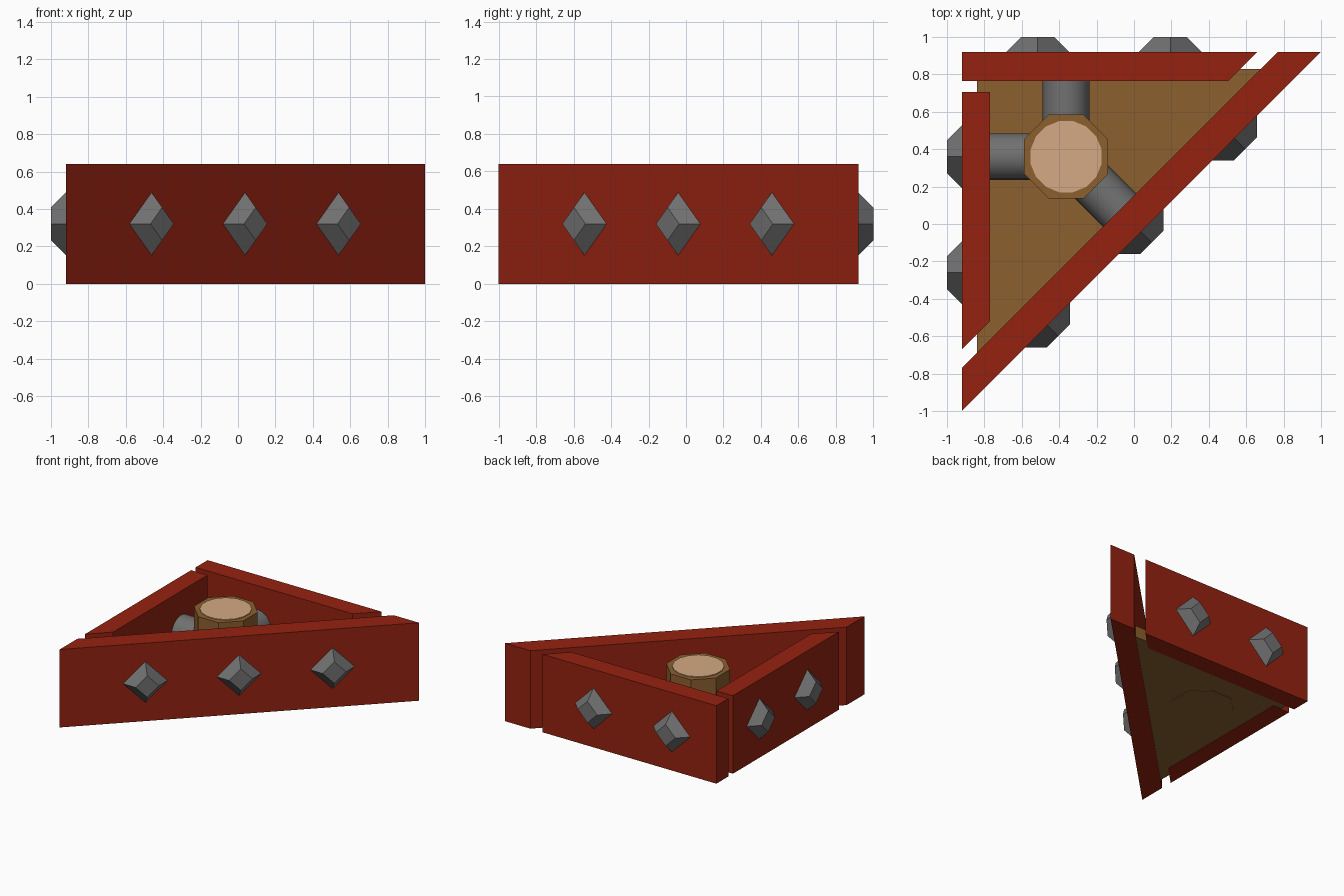
import bpy, bmesh, math
from mathutils import Vector, Matrix

if "Cube" in bpy.data.objects:
    bpy.data.objects.remove(bpy.data.objects["Cube"])


def material(name, rgb):
    m = bpy.data.materials.new(name)
    m.diffuse_color = (*rgb, 1)
    m.use_nodes = True
    m.node_tree.nodes["Principled BSDF"].inputs["Base Color"].default_value = m.diffuse_color
    return m


RED = material("red paint", (0.30, 0.016, 0.005))
BROWN = material("brown wood", (0.26, 0.115, 0.028))
CREAM = material("cut wood", (0.66, 0.40, 0.23))
GREY = material("grey iron", (0.165, 0.165, 0.165))


def finish(bm, name, mat):
    bmesh.ops.recalc_face_normals(bm, faces=bm.faces[:])
    me = bpy.data.meshes.new(name)
    bm.to_mesh(me)
    bm.free()
    me.materials.append(mat)
    ob = bpy.data.objects.new(name, me)
    bpy.context.collection.objects.link(ob)
    return ob


def prism(name, outline, z0, z1, mat):
    """Extrude a flat outline from z0 to z1."""
    bm = bmesh.new()
    face = bm.faces.new([bm.verts.new((x, y, z0)) for x, y in outline])
    ext = bmesh.ops.extrude_face_region(bm, geom=[face])["geom"]
    bmesh.ops.translate(bm, vec=(0, 0, z1 - z0),
                        verts=[g for g in ext if isinstance(g, bmesh.types.BMVert)])
    return finish(bm, name, mat)


def cone(name, start, end, r1, r2, sides, mat):
    """Cone or cylinder running from start to end."""
    start, end = Vector(start), Vector(end)
    d = end - start
    rot = d.to_track_quat('Z', 'Y').to_matrix().to_4x4()
    bm = bmesh.new()
    bmesh.ops.create_cone(bm, cap_ends=True, segments=sides, radius1=r1, radius2=r2,
                          depth=d.length,
                          matrix=Matrix.Translation((start + end) / 2) @ rot)
    return finish(bm, name, mat)


def ring(cx, cy, r, n, turn=0.0):
    return [(cx + r * math.cos(turn + math.tau * i / n),
             cy + r * math.sin(turn + math.tau * i / n)) for i in range(n)]


# Three walls with mitred ends
H = 0.64
prism("back_wall", [(-0.92, 0.92), (-0.92, 0.765), (0.505, 0.765), (0.66, 0.92)], 0, H, RED)
prism("left_wall", [(-0.92, 0.705), (-0.92, -0.67), (-0.77, -0.52), (-0.77, 0.705)], 0, H, RED)
prism("diagonal_wall", [(1, 0.92), (0.77, 0.92), (-0.92, -0.77), (-0.92, -1.0)], 0, H, RED)

# Floor, its edges buried in the walls
prism("floor", [(-0.84, 0.83), (-0.84, -0.77), (0.76, 0.83)], 0.004, 0.10, BROWN)

# Central post with a pale cut top
C = (-0.363, 0.36)
prism("post", ring(*C, 0.243, 8, math.pi / 8), 0, 0.60, BROWN)
prism("post_top", ring(*C, 0.194, 16, math.pi / 16), 0.598, 0.606, CREAM)

# Struts from the post to each wall
S = math.sqrt(0.5)
MID = 0.32
for side, d, length in (("back", (0, 1), 0.48), ("left", (-1, 0), 0.48),
                        ("diagonal", (S, -S), 0.50)):
    end = (C[0] + d[0] * length, C[1] + d[1] * length, MID)
    ob = cone(side + "_strut", (*C, MID), end, 0.125, 0.125, 16, GREY)
    for p in ob.data.polygons:
        p.use_smooth = len(p.vertices) == 4

# Diamond studs on the outer faces
studs = [("back", (x, 0.92), (0, 1)) for x in (-0.515, 0.195)]
studs += [("left", (-0.92, y), (-1, 0)) for y in (0.36, -0.26)]
studs += [("diagonal", (x, x - 0.08), (S, -S)) for x in (-0.462, 0.038, 0.538)]
for i, (side, p, d) in enumerate(studs):
    a = Vector((*p, MID))
    cone(f"{side}_stud_{i + 1}", a, a + Vector((*d, 0)) * 0.08, 0.168, 0.088, 4, GREY)
